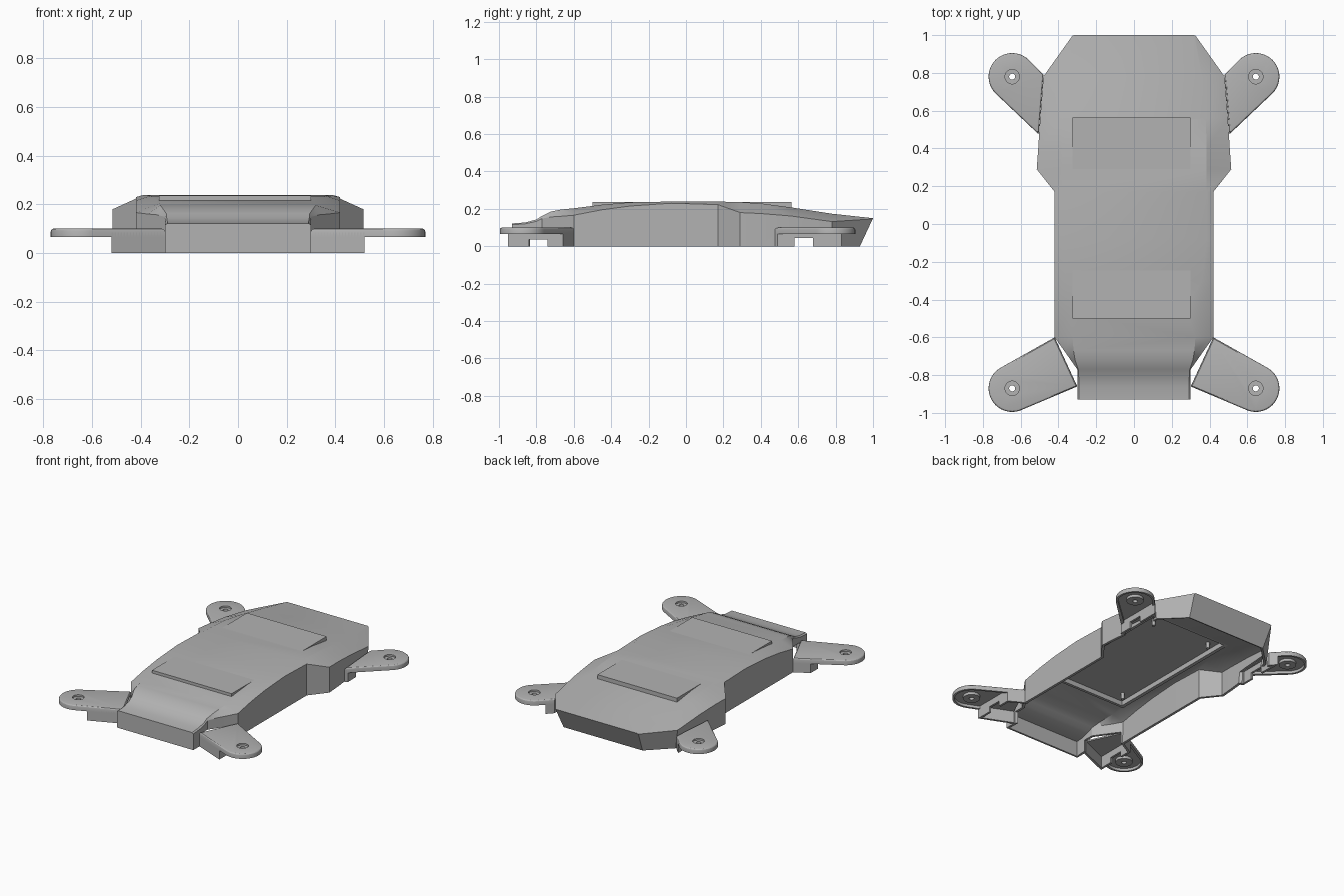
import bpy, bmesh, math
from mathutils import Vector, geometry

if "Cube" in bpy.data.objects:
    bpy.data.objects.remove(bpy.data.objects["Cube"])

grey = bpy.data.materials.new("plain_grey")
grey.use_nodes = True
colour = (0.45, 0.45, 0.45, 1)
grey.diffuse_color = colour
grey.node_tree.nodes["Principled BSDF"].inputs["Base Color"].default_value = colour


def finish(bm, name):
    bmesh.ops.recalc_face_normals(bm, faces=bm.faces[:])
    mesh = bpy.data.meshes.new(name)
    bm.to_mesh(mesh)
    bm.free()
    mesh.materials.append(grey)
    ob = bpy.data.objects.new(name, mesh)
    bpy.context.collection.objects.link(ob)
    return ob


def prism(name, outline, low, high, clip=None, clip_side=1, rounding=0):
    """Extrude a flat outline, optionally trimmed at a plane x = clip."""
    bm = bmesh.new()
    bm.faces.new([bm.verts.new((x, y, low)) for x, y in outline])
    if clip is not None:
        bmesh.ops.bisect_plane(bm, geom=bm.verts[:] + bm.edges[:] + bm.faces[:],
                               plane_co=(clip, 0, 0), plane_no=(clip_side, 0, 0),
                               clear_outer=True)
    ext = bmesh.ops.extrude_face_region(bm, geom=bm.faces[:])
    top = [v for v in ext["geom"] if isinstance(v, bmesh.types.BMVert)]
    bmesh.ops.translate(bm, verts=top, vec=(0, 0, high - low))
    bmesh.ops.recalc_face_normals(bm, faces=bm.faces[:])
    if rounding:
        rim = [e for e in bm.edges if all(v in top for v in e.verts)]
        bmesh.ops.bevel(bm, geom=rim, offset=rounding, segments=3, profile=0.5,
                        affect='EDGES', clamp_overlap=True)
    return finish(bm, name)


def box(name, x0, x1, y0, y1, z0, z1):
    return prism(name, [(x0, y0), (x1, y0), (x1, y1), (x0, y1)], z0, z1)


def circle(c, r, n=40):
    return [(c[0] + r * math.cos(math.tau * i / n), c[1] + r * math.sin(math.tau * i / n))
            for i in range(n)]


def hull(points):
    pts = [Vector(p) for p in points]
    return [pts[i] for i in geometry.convex_hull_2d(pts)]


def apply(ob, mod):
    bpy.context.view_layer.objects.active = ob
    bpy.ops.object.modifier_apply(modifier=mod.name)


def cut(ob, *cutters):
    for cutter in cutters:
        mod = ob.modifiers.new("cut", 'BOOLEAN')
        mod.operation, mod.solver, mod.object = 'DIFFERENCE', 'EXACT', cutter
        apply(ob, mod)


def discard(*obs):
    for ob in obs:
        bpy.data.objects.remove(ob)


def smooth(ob, angle=25):
    bpy.ops.object.select_all(action='DESELECT')
    ob.select_set(True)
    bpy.context.view_layer.objects.active = ob
    bpy.ops.object.shade_smooth_by_angle(angle=math.radians(angle))


# Body shell: y, base y, base half width, half width, shoulder z, top half width, top z
stations = [
    (-.93, -.93, .30, .30, .115, .29, .122),
    (-.86, -.86, .30, .30, .12, .29, .127),
    (-.80, -.80, .30, .30, .133, .293, .143),
    (-.77, -.77, .30, .30, .148, .295, .162),
    (-.72, -.72, .335, .335, .157, .312, .186),
    (-.67, -.67, .37, .37, .16, .32, .196),
    (-.60, -.60, .42, .42, .166, .325, .203),
    (-.45, -.45, .42, .42, .195, .34, .222),
    (-.30, -.30, .42, .42, .215, .36, .235),
    (-.08, -.08, .42, .42, .23, .385, .239),
    (.17, .17, .42, .42, .223, .385, .239),
    (.29, .29, .515, .515, .18, .385, .236),
    (.40, .40, .507, .507, .175, .385, .229),
    (.56, .56, .49, .497, .162, .38, .208),
    (.78, .78, .465, .48, .132, .36, .174),
    (1.0, .93, .31, .325, .146, .315, .15),
]
bm = bmesh.new()
rows = []
for y, yb, wb, w, zs, t, zt in stations:
    half = [(wb, 0), (w, zs), (t, zt)]
    section = [(-x, z) for x, z in half] + [(x, z) for x, z in reversed(half)]
    rows.append([bm.verts.new((x, yb + (y - yb) * z / zt, z)) for x, z in section])
for a, b in zip(rows, rows[1:]):
    for i in range(5):
        bm.faces.new((a[i], a[i + 1], b[i + 1], b[i]))
bm.faces.new(rows[0])
bm.faces.new(rows[-1])
bmesh.ops.recalc_face_normals(bm, faces=bm.faces[:])
front = min(bm.faces, key=lambda f: f.calc_center_median().y)
if front.normal.y > 0:
    bmesh.ops.reverse_faces(bm, faces=bm.faces[:])
body = finish(bm, "body_shell")
shell = body.modifiers.new("thickness", 'SOLIDIFY')
shell.thickness, shell.offset = 0.018, -1
apply(body, shell)

# Raised flat panel on the roof with a recess underneath
panel = box("roof_panel", -.325, .30, -.50, .565, .19, .236)
recess = box("recess_cutter", -.30, .28, -.48, .545, .05, .224)
cut(panel, recess)
cut(body, recess)
discard(recess)

# Mounting arms: centre of the tip, root points, inner root points, notch y range and height
arms = {
    "front": ((.645, -.87), [(.42, -.60), (.30, -.86)], [(.36, -.584), (.251, -.822)],
              (-.84, -.74, .037)),
    "rear": ((.645, .78), [(.48, .79), (.505, .475)], [(.42, .70), (.42, .43)],
             (.58, .68, .045)),
}
for end, (centre, roots, inner_roots, notch) in arms.items():
    for side, s in (("left", 1), ("right", -1)):
        name = f"{end}_{side}_arm"
        flip = lambda pts: [(s * x, y) for x, y in pts]
        c = (s * centre[0], centre[1])
        outer = hull(flip(roots) + circle(c, .125))
        inner = hull(flip(inner_roots) + circle(c, .11))
        pocket = prism("pocket_cutter", inner, -.1, .084)
        root_pocket = prism("root_cutter", inner, -.1, .2, s * .505, s)
        xs = sorted((s * .45, s * .6))
        gap = box("notch_cutter", *xs, notch[0], notch[1], -.05, notch[2])
        hole = prism("hole_cutter", circle(c, .016), -.1, .2)
        sink = prism("sink_cutter", circle(c, .038), .088, .2)

        # Rounded plate with a hollow underside
        plate = prism(name + "_plate", outer, .065, .1, rounding=.012)
        cut(plate, pocket, hole, sink)
        # Walls below the root of the arm
        skirt = prism(name + "_skirt", outer, 0, .085, s * .52, s)
        cut(skirt, root_pocket, gap)
        # Screw boss under the tip
        boss = prism(name + "_boss", circle(c, .055), .065, .088)
        cut(boss, hole)
        cut(body, pocket)
        discard(pocket, root_pocket, gap, hole, sink)
        for ob in (plate, skirt, boss):
            smooth(ob)

# Locating pins under the roof
for i, (x, y) in enumerate([(-.24, -.40), (-.24, .46), (.22, -.40), (.22, .46)]):
    smooth(prism(f"locating_pin_{i + 1}", circle((x, y), .012, 16), .18, .226))

smooth(body, 22)
